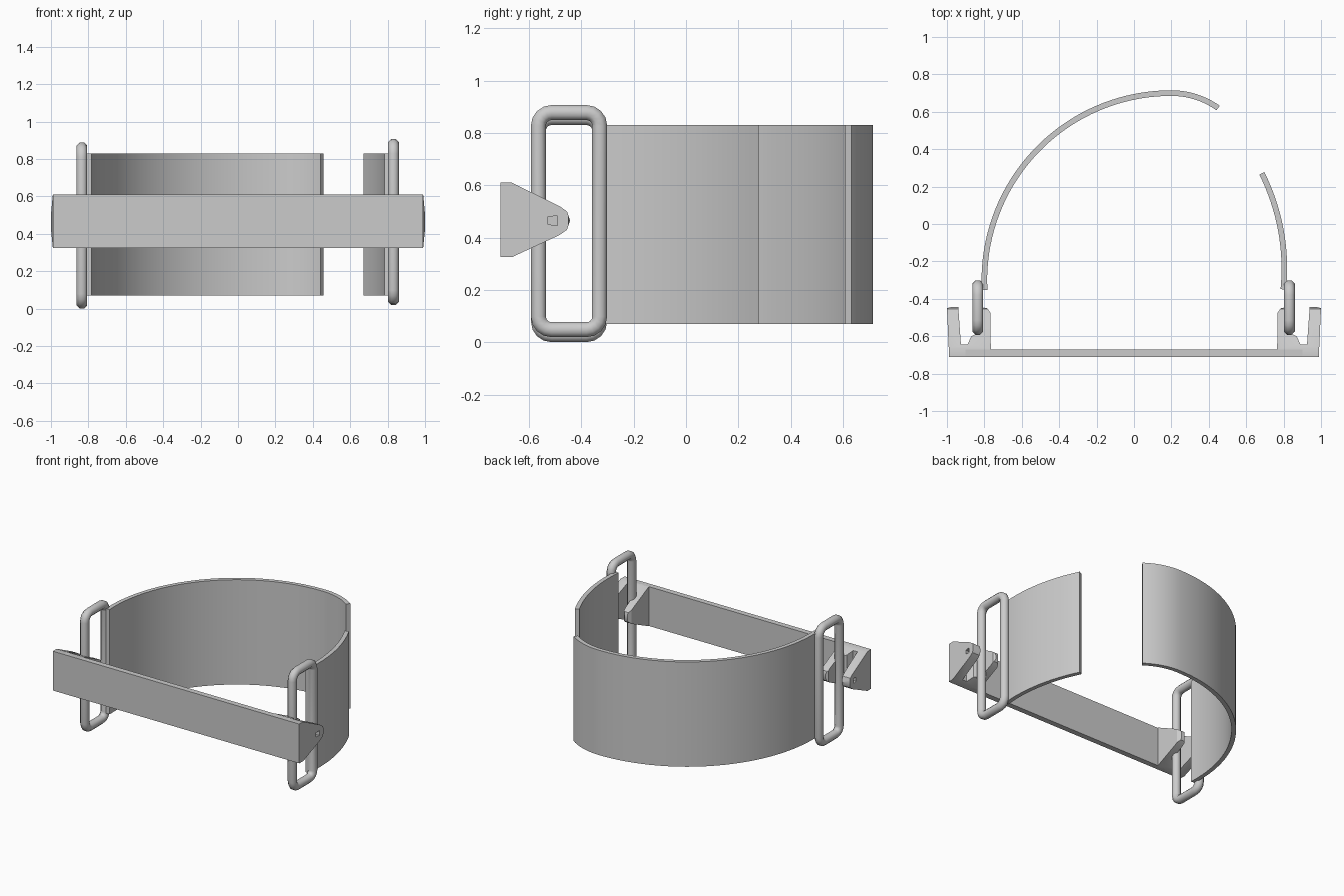
import bpy
import bmesh
from math import sin, cos, pi, radians
from mathutils import Vector

cube = bpy.data.objects.get("Cube")
if cube:
    bpy.data.objects.remove(cube, do_unlink=True)

grey = bpy.data.materials.new("plain grey")
grey.use_nodes = True
grey.diffuse_color = (0.6, 0.6, 0.6, 1)
grey.node_tree.nodes["Principled BSDF"].inputs["Base Color"].default_value = (0.6, 0.6, 0.6, 1)


def prism(name, outline, axis, low, high):
    """Extrude a flat outline along x or z."""
    def place(p, h):
        return (h, p[0], p[1]) if axis == "x" else (p[0], p[1], h)
    bm = bmesh.new()
    bottom = [bm.verts.new(place(p, low)) for p in outline]
    top = [bm.verts.new(place(p, high)) for p in outline]
    bm.faces.new(bottom)
    bm.faces.new(top)
    for i in range(len(outline)):
        j = (i + 1) % len(outline)
        bm.faces.new((bottom[i], bottom[j], top[j], top[i]))
    bmesh.ops.recalc_face_normals(bm, faces=bm.faces)
    mesh = bpy.data.meshes.new(name)
    bm.to_mesh(mesh)
    bm.free()
    obj = bpy.data.objects.new(name, mesh)
    bpy.context.collection.objects.link(obj)
    mesh.materials.append(grey)
    return obj


def select(obj):
    bpy.ops.object.select_all(action="DESELECT")
    obj.select_set(True)
    bpy.context.view_layer.objects.active = obj


def smooth(obj):
    select(obj)
    bpy.ops.object.shade_smooth_by_angle(angle=radians(30))


def boolean(obj, tool, operation):
    mod = obj.modifiers.new(operation.lower(), "BOOLEAN")
    mod.operation = operation
    mod.solver = "EXACT"
    mod.object = tool
    select(obj)
    bpy.ops.object.modifier_apply(modifier=mod.name)
    bpy.data.objects.remove(tool, do_unlink=True)


def arc(cx, cy, r, start, end, steps):
    angles = [radians(start + (end - start) * i / steps) for i in range(steps + 1)]
    return [(cx + r * cos(a), cy + r * sin(a)) for a in angles]


# Open band: a long curved piece and a short one, with a gap between
half = 0.015


def long_side(offset):
    return (arc(0.2, -0.3, 1.0 + offset, 183, 90, 40)
            + arc(0.2, 0.27, 0.43 + offset, 90, 54.5, 10)[1:])


def short_side(offset):
    return arc(-0.34, -0.24, 1.144 + offset, 26.5, -5.5, 16)


for name, side in (("long_band", long_side), ("short_band", short_side)):
    band = prism(name, side(half) + side(-half)[::-1], "z", 0.07, 0.83)
    smooth(band)

# Front bar
prism("front_bar", [(-0.9, -0.71), (0.9, -0.71), (0.9, -0.67), (-0.9, -0.67)],
      "z", 0.325, 0.61)

# Clevis bracket at each end of the bar, tapering to a rounded tip
taper = [(-0.72, 0.325), (-0.666, 0.325), (-0.483, 0.41), (-0.455, 0.43),
         (-0.443, 0.465), (-0.455, 0.50), (-0.483, 0.52), (-0.666, 0.61),
         (-0.72, 0.61)]
clevis = [(0.765, -0.71), (0.988, -0.71), (1.0, -0.45), (0.94, -0.435),
          (0.925, -0.645), (0.89, -0.645), (0.87, -0.60), (0.825, -0.58),
          (0.82, -0.46), (0.805, -0.447), (0.785, -0.45), (0.768, -0.475)]
for side, label in ((1, "left"), (-1, "right")):
    bracket = prism(label + "_bracket", [(side * x, y) for x, y in clevis],
                    "z", 0.3, 0.64)
    boolean(bracket, prism("taper_tool", taper, "x", -1.1, 1.1), "INTERSECT")
    hole = [(-0.527, 0.45), (-0.492, 0.447), (-0.492, 0.483), (-0.527, 0.48)]
    ends = sorted((side * 0.89, side * 1.1))
    boolean(bracket, prism("hole_tool", hole, "x", *ends), "DIFFERENCE")
    smooth(bracket)


# Rounded rectangular loop through each bracket
def loop(name, x, z):
    w, h, r, tube, sides = 0.117, 0.415, 0.05, 0.031, 8
    path = []
    for k, (sy, sz) in enumerate(((1, 1), (-1, 1), (-1, -1), (1, -1))):
        for step in range(5):
            a = k * pi / 2 + step * pi / 8
            normal = Vector((0, cos(a), sin(a)))
            path.append((Vector((x, -0.447 + sy * (w - r), z + sz * (h - r))) + normal * r, normal))
    bm = bmesh.new()
    rings = []
    for centre, normal in path:
        ring = []
        for s in range(sides):
            a = (s + 0.5) * 2 * pi / sides
            ring.append(bm.verts.new(centre + tube * (normal * cos(a) + Vector((sin(a), 0, 0)))))
        rings.append(ring)
    for i, ring in enumerate(rings):
        after = rings[(i + 1) % len(rings)]
        for s in range(sides):
            t = (s + 1) % sides
            bm.faces.new((ring[s], ring[t], after[t], after[s]))
    bmesh.ops.recalc_face_normals(bm, faces=bm.faces)
    mesh = bpy.data.meshes.new(name)
    bm.to_mesh(mesh)
    bm.free()
    obj = bpy.data.objects.new(name, mesh)
    bpy.context.collection.objects.link(obj)
    mesh.materials.append(grey)
    select(obj)
    bpy.ops.object.shade_smooth_by_angle(angle=radians(50))


loop("left_loop", 0.831, 0.463)
loop("right_loop", -0.835, 0.444)
